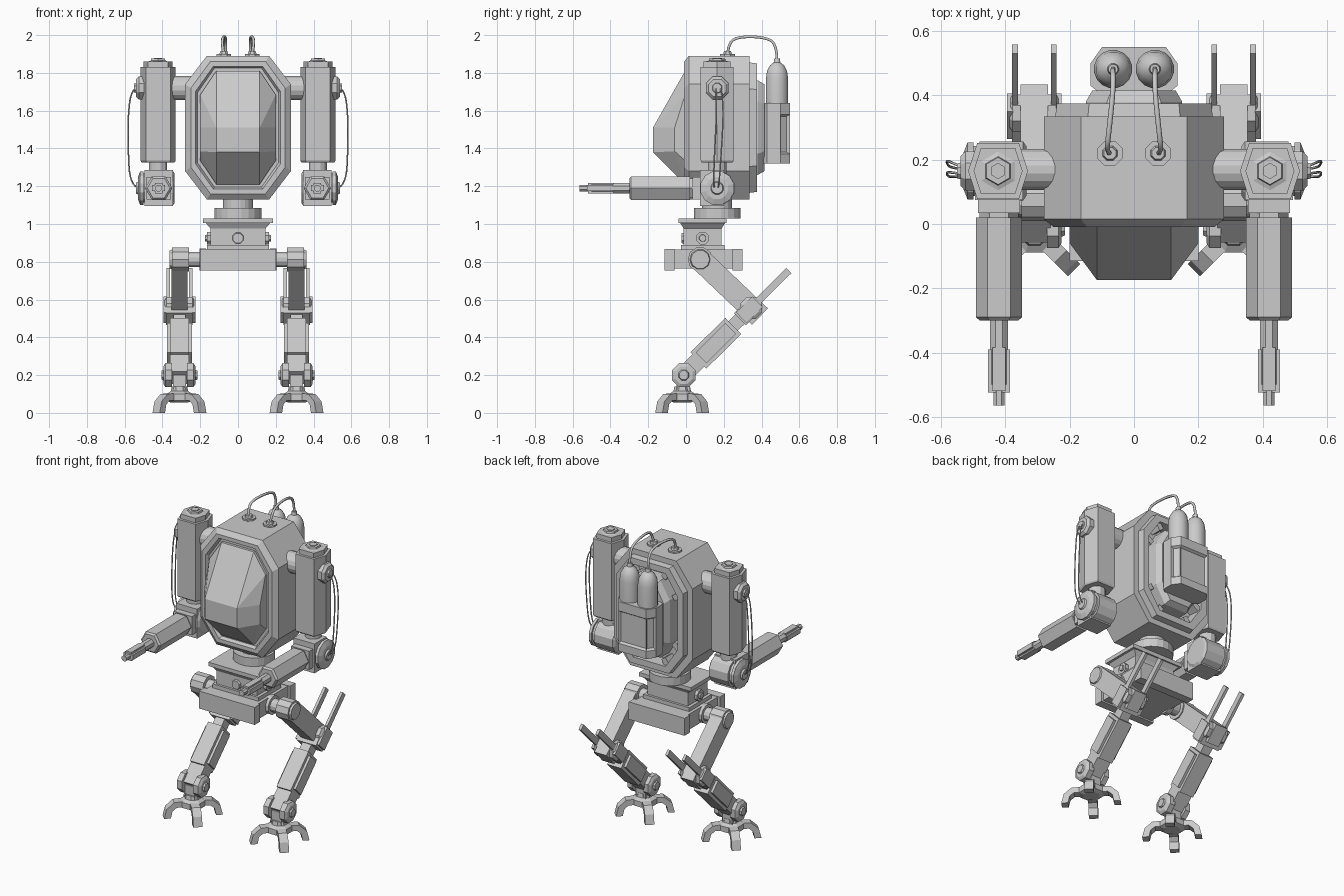
import bpy, bmesh
from math import cos, sin, pi
from mathutils import Vector as V

if "Cube" in bpy.data.objects:
    bpy.data.objects.remove(bpy.data.objects["Cube"])


def finish(name, bm, mirror=False):
    bmesh.ops.recalc_face_normals(bm, faces=bm.faces)
    me = bpy.data.meshes.new(name)
    bm.to_mesh(me)
    bm.free()
    ob = bpy.data.objects.new(name, me)
    bpy.context.collection.objects.link(ob)
    if mirror:
        ob.modifiers.new("Mirror", 'MIRROR')
    return ob


def loft_bm(rings):
    bm = bmesh.new()
    vs = [[bm.verts.new(p) for p in r] for r in rings]
    n = len(vs[0])
    for a, b in zip(vs, vs[1:]):
        for i in range(n):
            bm.faces.new((a[i], a[(i + 1) % n], b[(i + 1) % n], b[i]))
    bm.faces.new(vs[0])
    bm.faces.new(vs[-1])
    return bm


def loft(name, rings, mirror=False):
    return finish(name, loft_bm(rings), mirror)


def lathe(name, c, axis, steps, n=8, mirror=False, turn=0.5):
    """Turned part: steps are (offset along axis, radius)."""
    c, d = V(c), V(axis)
    u = V((0, 0, 1)) if abs(d.z) < .5 else V((1, 0, 0))
    w = d.cross(u)
    ang = [2 * pi * (i + turn) / n for i in range(n)]
    return loft(name, [[c + d * o + (u * cos(a) + w * sin(a)) * r for a in ang]
                       for o, r in steps], mirror)


def beam(name, p, q, side, w, h, mirror=False):
    """Bar from p to q, half width w along side, half height h."""
    p, q, s = V(p), V(q), V(side)
    t = (q - p).normalized().cross(s)
    return loft(name, [[e + s * w * i + t * h * j for i, j in
                ((-1, -1), (1, -1), (1, 1), (-1, 1))] for e in (p, q)], mirror)


def box(name, x, y, z, mirror=False):
    return loft(name, [[(x[0], y[0], k), (x[1], y[0], k), (x[1], y[1], k),
                        (x[0], y[1], k)] for k in z], mirror)


def hose(name, pts, r):
    cu = bpy.data.curves.new(name, 'CURVE')
    cu.dimensions = '3D'
    cu.bevel_depth, cu.bevel_resolution, cu.resolution_u = r, 1, 5
    sp = cu.splines.new('NURBS')
    sp.points.add(len(pts) - 1)
    for q, p in zip(sp.points, pts):
        q.co = (*p, 1)
    sp.order_u, sp.use_endpoint_u = 3, True
    bpy.context.collection.objects.link(bpy.data.objects.new(name, cu))


X, Y, Z = (1, 0, 0), (0, 1, 0), (0, 0, 1)


# Torso: elongated octagon sections, i = inset
def octo(i, y):
    hx, lo, hi = .28 - i, 1.13 + i, 1.89 - i
    tx, cz = hx - .115 + .375 * i, .15 - .3 * i
    half = [(tx, hi), (hx, hi - cz), (hx, lo + cz), (tx, lo)]
    return [(x, y, z) for x, z in half] + [(-x, y, z) for x, z in half[::-1]]


loft("torso_shell", [octo(i, y) for i, y in (
    (.085, .29), (.08, .375), (.04, .375), (.035, .335), (0, .335), (0, .015),
    (.03, -.01), (.055, -.01), (.065, .012), (.08, .012))])
loft("back_core", [octo(.13, .28), octo(.13, .38), octo(.15, .415)])
for a, b in zip(octo(.12, .325), octo(.07, .325)):
    beam("back_rib", a, b, Y, .035, .018)

# Faceted canopy from a convex hull
bm = bmesh.new()
for p in octo(.08, .012) + octo(.08, -.005):
    bm.verts.new(p)
for s in (-1, 1):
    for x, y, z in ((.2, -.06, 1.51), (.2, -.06, 1.385), (.115, -.09, 1.66),
                    (.115, -.175, 1.51), (.115, -.175, 1.38)):
        bm.verts.new((s * x, y, z))
bmesh.ops.convex_hull(bm, input=bm.verts)
bmesh.ops.dissolve_limit(bm, angle_limit=.02, verts=bm.verts, edges=bm.edges)
finish("canopy", bm)

# Tank rack with recessed windows, tanks and hoses
half = [(.11, .41), (.135, .43), (.135, .50), (.10, .55)]
rack = half + [(-x, y) for x, y in half[::-1]]
bm = loft_bm([[(x, y, z) for x, y in rack] for z in (1.32, 1.37, 1.58, 1.64)])
bmesh.ops.recalc_face_normals(bm, faces=bm.faces)
win = [f for f in bm.faces if 1.4 < f.calc_center_median().z < 1.55
       and f.calc_center_median().y > .515]
bmesh.ops.inset_individual(bm, faces=win, thickness=.014, depth=-.015)
finish("tank_rack", bm)
tank = lathe("tank", (.065, .482, 0), Z, [(1.6, .06), (1.77, .06), (1.81, .054),
             (1.84, .038), (1.855, .018), (1.875, .015)], 16, True)
bpy.context.view_layer.objects.active = tank
tank.select_set(True)
bpy.ops.object.shade_smooth_by_angle()
lathe("roof_port", (.075, .22, 0), Z, [(1.88, .042), (1.9, .042), (1.9, .025),
      (1.915, .02)], 8, True)
for s in (-1, 1):
    hose("tank_hose", [(s * x, y, z) for x, y, z in (
        (.065, .482, 1.86), (.065, .482, 1.955), (.065, .41, 1.991),
        (.08, .27, 1.991), (.085, .225, 1.955), (.075, .22, 1.9))], .008)

# Shoulder and upper arm
AX, AY = .423, .165
lathe("shoulder", (0, .17, 1.72), X, [(.2, .065), (.36, .065)], 16, True)
hexa = [(.093, 0), (.065, .087), (-.065, .087), (-.093, 0), (-.065, -.087), (.065, -.087)]
loft("upper_arm", [[(AX + x * s, AY + y * s, z) for x, y in hexa] for z, s in (
    (1.325, .93), (1.335, 1), (1.83, 1), (1.83, .82), (1.86, .82))], True)
lathe("arm_cap", (AX, AY, 0), Z, [(1.86, .06), (1.865, .045), (1.875, .042), (1.875, .025),
      (1.88, .025)], 6, True)
lathe("shoulder_bolt", (0, AY, 1.72), X, [(.48, .065), (.525, .065), (.54, .05),
      (.54, .028), (.55, .025)], 8, True)

# Elbow and forearm with barrel
lathe("elbow_neck", (AX, AY, 0), Z, [(1.25, .05), (1.34, .05)], 12, True)
lathe("elbow_drum", (0, .165, 1.19), X, [(.335, .08), (.345, .095), (.48, .095),
      (.48, .08), (.5, .08), (.5, .092), (.518, .092), (.53, .06), (.53, .035), (.54, .03)], 12, True)
box("elbow_block", (.345, .495), (.075, .2), (1.095, 1.285), True)
box("elbow_plate", (.355, .485), (.035, .08), (1.13, 1.25), True)
lathe("forearm", (.42, 0, 1.19), Y, [(.04, .06), (.02, .06), (.02, .072), (-.29, .072),
      (-.30, .06)][::-1], 6, True, 0.5)
lathe("barrel", (.42, 0, 1.19), Y, [(-.565, .019), (-.5, .019), (-.5, .03),
      (-.29, .03)], 8, True)
box("muzzle", (.386, .454), (-.525, -.39), (1.174, 1.206), True)
box("muzzle_core", (.4, .44), (-.52, -.385), (1.162, 1.218), True)

# Arm cables
for s in (-1, 1):
    for k in (-1, 1):
        hose("arm_cable", [(s * x, y, z) for x, y, z in (
            (.53, .165 + .01 * k, 1.73), (.565, .175 + .015 * k, 1.71),
            (.582, .18 + .018 * k, 1.58), (.582, .17 + .018 * k, 1.4),
            (.572, .16 + .015 * k, 1.21), (.53, .16 + .01 * k, 1.19))], .004)

# Waist and pelvis
lathe("waist_pivot", (0, .165, 0), Z, [(1.03, .125), (1.085, .125), (1.085, .08), (1.16, .08)], 20)
box("waist_plate", (-.185, .185), (-.04, .215), (1.005, 1.03))
loft("waist_block", [[(-x, .088 - y, z), (x, .088 - y, z), (x, .088 + y, z), (-x, .088 + y, z)]
     for z, x, y in ((.85, .165, .115), (.89, .165, .115), (.89, .145, .1),
                     (.975, .145, .1), (1.005, .17, .118))])
lathe("waist_bolt", (0, .088, .925), X, [(.13, .036), (.165, .036), (.165, .02), (.175, .018)], 8, True)
lathe("waist_front_bolt", (0, 0, .925), Y, [(-.025, .028), (.0, .035)], 8)
box("pelvis", (-.185, .185), (-.08, .27), (.765, .865))
for y0, y1 in ((-.115, -.06), (.245, .3)):
    box("pelvis_bumper", (-.2, .2), (y0, y1), (.755, .868))
lathe("hip_axle", (0, .075, .812), X, [(.17, .06), (.205, .06), (.205, .042), (.27, .042)], 12, True)

# Legs: t runs along the shin from ankle to knee
LX = .31
hip, knee, ankle = V((LX, .075, .812)), V((LX, .345, .555)), V((LX, -.012, .2))
up = (knee - ankle).normalized()
at = lambda t, dx=0: ankle + up * t + V((dx, 0, 0))
lathe("hip_joint", (LX, .075, .812), X, [(-.05, .066), (.04, .066), (.04, .055), (.052, .05)], 10, True)
beam("thigh", hip, knee + (knee - hip).normalized() * .065, X, .043, .06, True)
lathe("knee_joint", knee, X, [(-.078, .045), (-.068, .062), (.068, .062), (.078, .045)], 8, True)
beam("knee_yoke", at(.42), at(.49), X, .07, .045, True)
beam("shin_piston", at(.3), at(.47), X, .032, .035, True)
beam("shin", at(.11), at(.37), X, .05, .06, True)
beam("shin_panel", at(.13), at(.35), X, .066, .04, True)
beam("ankle_link", at(-.02), at(.13), X, .05, .045, True)
for s in (-1, 1):
    beam("knee_rail", at(.44, s * .06), at(.785, s * .06), X, .009, .019, True)
    beam("knee_bracket", at(.43, s * .076), at(.55, s * .076), X, .009, .04, True)
    lathe("ankle_disc", ankle, (s, 0, 0), [(.04, .068), (.075, .068), (.085, .05),
          (.085, .03), (.095, .025)], 8, True)

# Feet: hub with four diagonal claw toes
FY = -.02
lathe("foot_hub", (LX, FY, 0), Z, [(.055, .05), (.065, .075), (.1, .075), (.115, .05),
      (.14, .045)], 8, True)
box("ankle_post", (LX - .035, LX + .035), (FY - .03, FY + .04), (.1, .2), True)
toe = [(.04, .105), (.115, .1), (.16, .06), (.175, 0), (.135, 0), (.125, .045), (.1, .066), (.04, .066)]
for i in range(4):
    a = pi / 4 + i * pi / 2
    d, w = V((cos(a), sin(a), 0)), V((-sin(a), cos(a), 0))
    loft("toe", [[V((LX, FY, z)) + d * r + w * k for r, z in toe] for k in (-.027, .027)], True)
